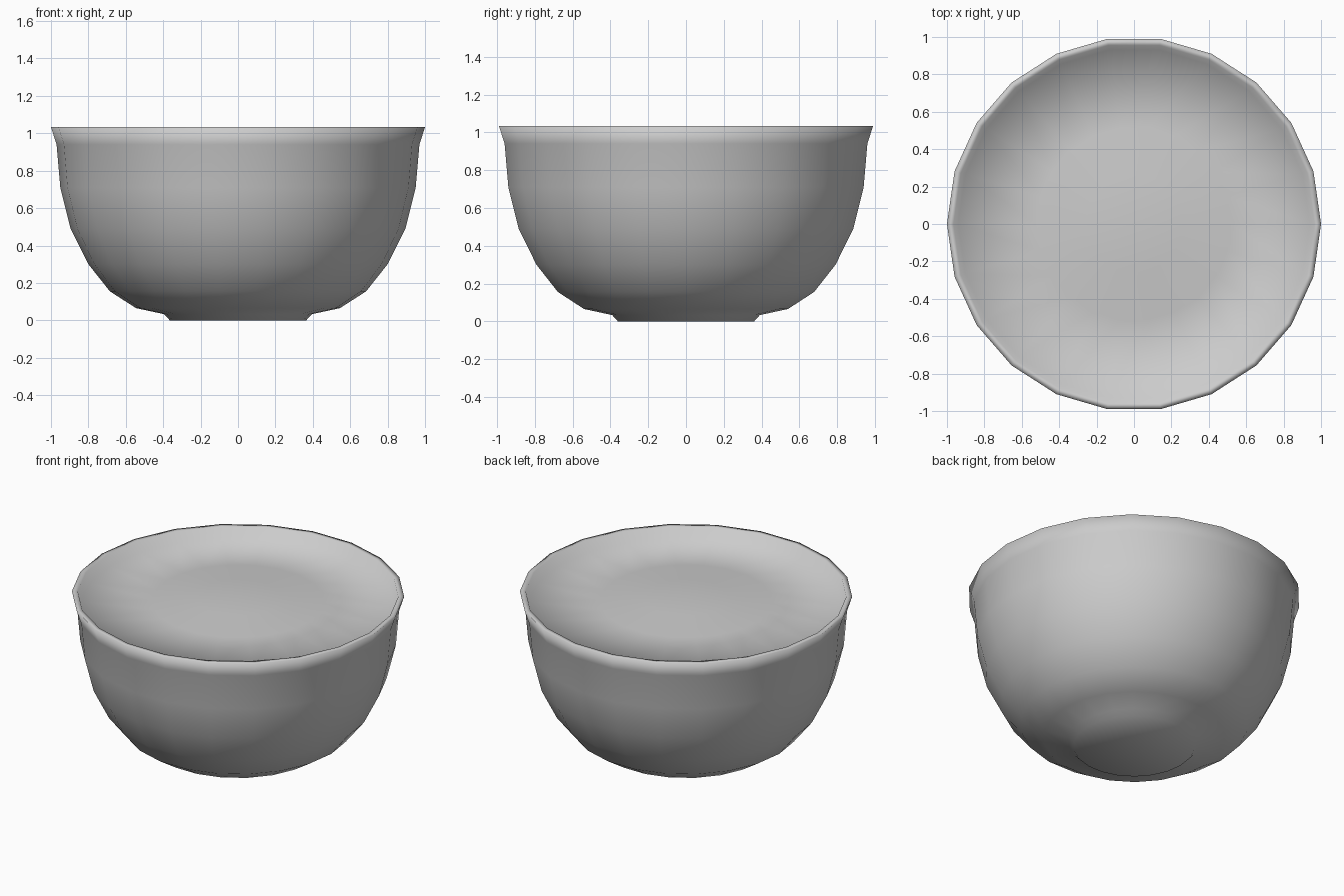
import bpy, bmesh, math

if "Cube" in bpy.data.objects:
    bpy.data.objects.remove(bpy.data.objects["Cube"])

SIDES = 22

# outside profile from foot to lip, then inside surface (radius, height)
profile = [
    (0.365, 0.0), (0.395, 0.033), (0.545, 0.065), (0.685, 0.155),
    (0.80, 0.30), (0.895, 0.49), (0.95, 0.71), (0.97, 0.94),
    (1.0, 1.033), (0.965, 1.033),
    (0.94, 0.965), (0.52, 0.985), (0.26, 1.01),
]
CENTRE_Z = 1.02


def lathe(name, points, sides):
    bm = bmesh.new()
    rings = []
    for r, z in points:
        rings.append([bm.verts.new((r * math.cos(2 * math.pi * i / sides),
                                    r * math.sin(2 * math.pi * i / sides), z))
                      for i in range(sides)])
    for a, b in zip(rings, rings[1:]):
        for i in range(sides):
            j = (i + 1) % sides
            bm.faces.new((a[i], a[j], b[j], b[i]))
    # close the underside and the middle of the inside with fans
    for ring, z in ((rings[0], points[0][1]), (rings[-1], CENTRE_Z)):
        c = bm.verts.new((0, 0, z))
        for i in range(sides):
            bm.faces.new((ring[i], ring[(i + 1) % sides], c))
    bmesh.ops.recalc_face_normals(bm, faces=bm.faces)
    for f in bm.faces:
        f.smooth = True
    mesh = bpy.data.meshes.new(name)
    bm.to_mesh(mesh)
    bm.free()
    obj = bpy.data.objects.new(name, mesh)
    bpy.context.collection.objects.link(obj)
    return obj


# footed bowl with a nearly flat filled top, slightly raised in the middle
lathe("bowl", profile, SIDES)
